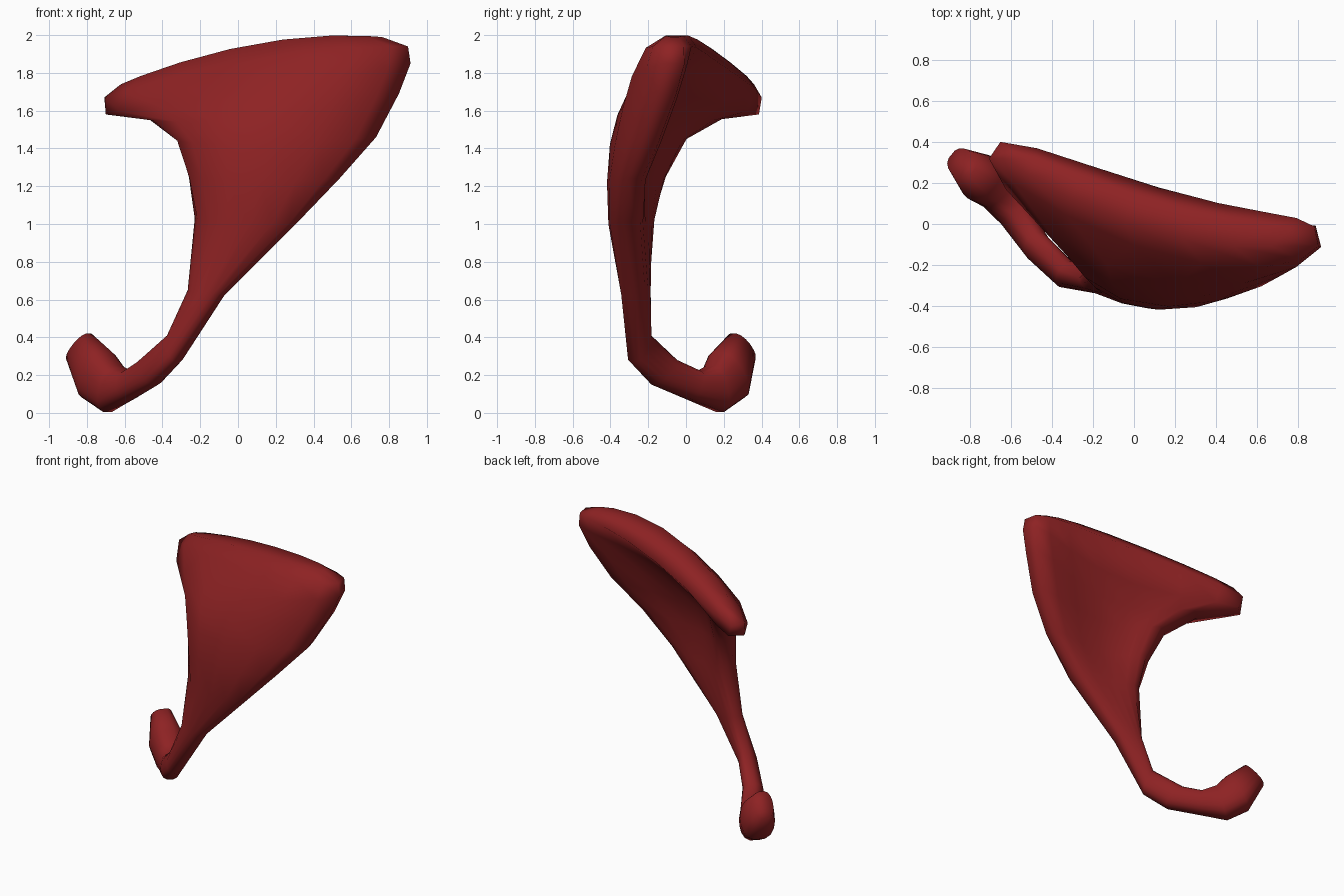
import bpy, bmesh, math
from mathutils import Vector

if "Cube" in bpy.data.objects:
    bpy.data.objects.remove(bpy.data.objects["Cube"])

SIDES = 16

# Wide sheet from the top crest down: left edge, middle, right edge, half thickness
sheet = [
    ((-.61, .34, 1.74), (.12, .03, 1.955), (.76, -.06, 1.99), .07),
    ((-.68, .36, 1.67), (.22, -.01, 1.88), (.89, -.06, 1.94), .155),
    ((-.66, .35, 1.58), (.1, -.1, 1.7), (.9, -.06, 1.85), .17),
    ((-.43, .16, 1.555), (.08, -.19, 1.56), (.84, -.1, 1.69), .16),
    ((-.28, -.02, 1.45), (.07, -.25, 1.42), (.72, -.18, 1.46), .145),
    ((-.23, -.13, 1.25), (.05, -.29, 1.22), (.53, -.27, 1.24), .12),
    ((-.21, -.2, 1.03), (.02, -.305, 1), (.31, -.3, 1.01), .1),
]
# Narrow tendon and hook: inner edge, outer edge, half thickness
hook = [
    ((-.26, -.24, .65), (-.08, -.29, .62), .075),
    ((-.35, -.21, .42), (-.32, -.28, .27), .065),
    ((-.5, -.06, .28), (-.44, -.17, .15), .07),
    ((-.58, .07, .22), (-.58, .02, .07), .08),
    ((-.64, .13, .25), (-.69, .18, .005), .1),
    ((-.69, .17, .32), (-.8, .28, .08), .12),
    ((-.79, .25, .42), (-.89, .34, .28), .07),
]
rows = [(Vector(a), Vector(b), Vector(c), t) for a, b, c, t in sheet]
for a, c, t in hook:
    a, c = Vector(a), Vector(c)
    rows.append((a, (a + c) / 2, c, t))


def ring(i):
    """Rounded flat section along the curve left-middle-right, hollowed behind."""
    a, b, c, t = rows[i]
    path = rows[min(i + 1, len(rows) - 1)][1] - rows[max(i - 1, 0)][1]
    hollow = .35 if 2 <= i <= 5 else 0
    points = []
    for k in range(SIDES):
        ang = (k + .5) * 2 * math.pi / SIDES
        u = .5 + .5 * math.cos(ang) / math.cos(math.pi / SIDES)
        p = a * (1 - u) * (1 - 2 * u) + b * 4 * u * (1 - u) + c * u * (2 * u - 1)
        tangent = a * (4 * u - 3) + b * (4 - 8 * u) + c * (4 * u - 1)
        n = tangent.cross(path)
        n.z = 0
        n.normalize()
        s = math.sin(ang)
        off = n * math.copysign(abs(s) ** .7, s) * t
        if off.y > 0:
            off *= 1 - hollow * s * s
        points.append(p + off)
    return points


# Muscle sheet with its side arm and hooked tendon, one continuous loft
bm = bmesh.new()
rings = [[bm.verts.new(p) for p in ring(i)] for i in range(len(rows))]
for r, q in zip(rings, rings[1:]):
    for k in range(SIDES):
        j = (k + 1) % SIDES
        bm.faces.new((r[k], r[j], q[j], q[k]))
# End caps as strips of quads
for r in (rings[0], rings[-1]):
    for k in range(SIDES // 2 - 1):
        bm.faces.new((r[k], r[k + 1], r[SIDES - 2 - k], r[SIDES - 1 - k]))
bmesh.ops.recalc_face_normals(bm, faces=bm.faces[:])
for f in bm.faces:
    f.smooth = True
mesh = bpy.data.meshes.new("muscle_sheet")
bm.to_mesh(mesh)
bm.free()

red = bpy.data.materials.new("muscle red")
red.diffuse_color = (.27, .016, .017, 1)
red.use_nodes = True
red.node_tree.nodes["Principled BSDF"].inputs["Base Color"].default_value = red.diffuse_color
mesh.materials.append(red)
obj = bpy.data.objects.new("muscle_sheet", mesh)
bpy.context.collection.objects.link(obj)
